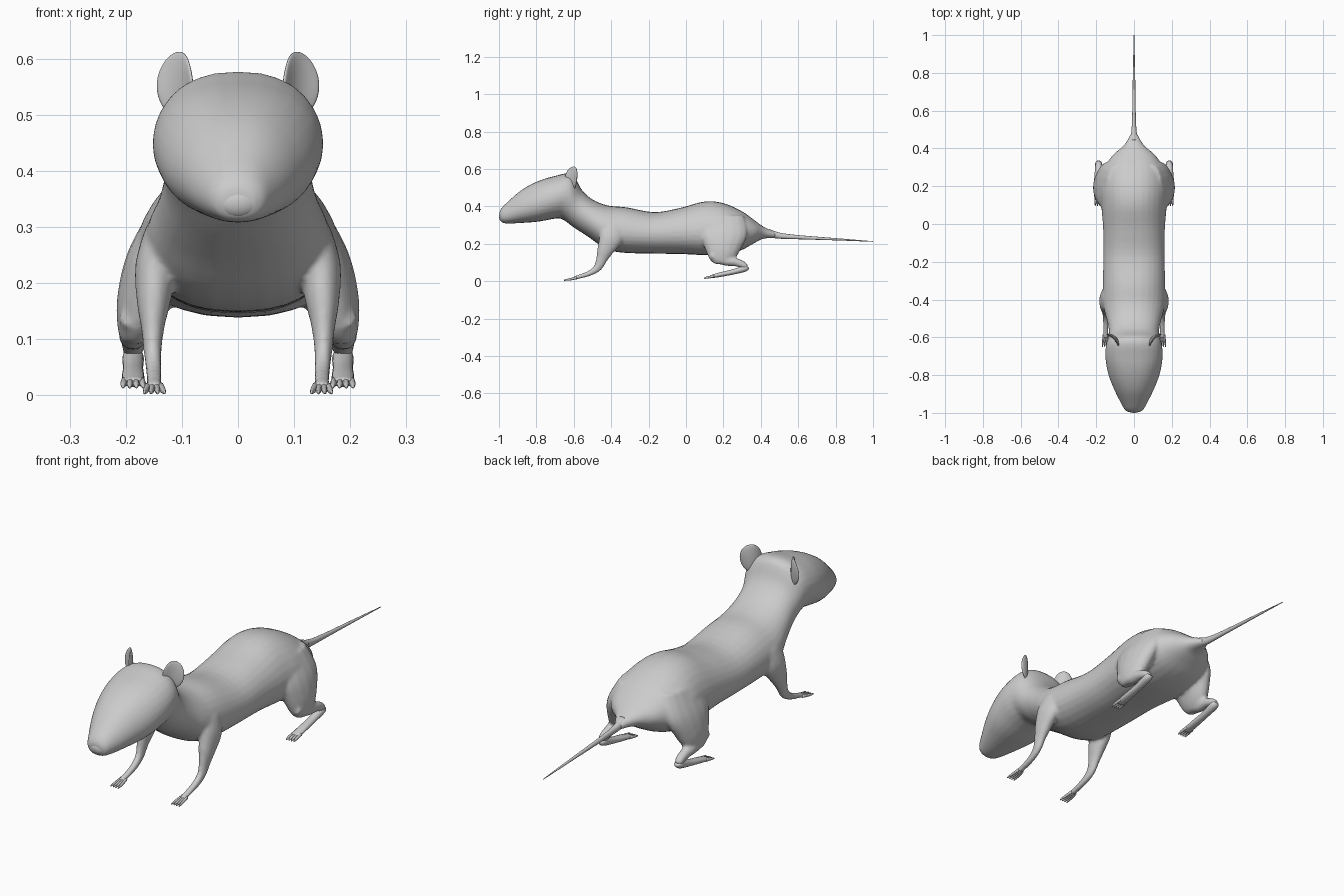
import bpy, bmesh
from math import sin, cos, pi, radians
from mathutils import Vector, Matrix

if "Cube" in bpy.data.objects:
    bpy.data.objects.remove(bpy.data.objects["Cube"])

N = 28


def spline(rows, steps):
    """Catmull-Rom interpolation through rows of numbers."""
    rows = [Vector(r) for r in rows]
    out = []
    for i in range(len(rows) - 1):
        a, b, c, d = rows[max(i - 1, 0)], rows[i], rows[i + 1], rows[min(i + 2, len(rows) - 1)]
        for k in range(steps):
            t = k / steps
            out.append(0.5 * (2 * b + (c - a) * t + (2 * a - 5 * b + 4 * c - d) * t * t
                              + (3 * b - a - 3 * c + d) * t ** 3))
    return out + [rows[-1]]


def loft(bm, rings):
    """Skin closed rings of points and cap both ends."""
    vs = [[bm.verts.new(p) for p in r] for r in rings]
    n = len(vs[0])
    faces = [bm.faces.new(vs[0]), bm.faces.new(vs[-1][::-1])]
    for a, b in zip(vs, vs[1:]):
        for i in range(n):
            j = (i + 1) % n
            faces.append(bm.faces.new((a[i], b[i], b[j], a[j])))
    bmesh.ops.recalc_face_normals(bm, faces=faces)


def tube(bm, path, side=1, steps=5, n=16):
    """Limb along rows of (x, y, z, radius in x, radius across)."""
    pts = spline(path, steps)
    rings = []
    for i, p in enumerate(pts):
        c = Vector(p[:3])
        t = Vector(pts[min(i + 1, len(pts) - 1)][:3]) - Vector(pts[max(i - 1, 0)][:3])
        up = Vector((0, -t.z, t.y)).normalized()
        ring = [c + Vector((p[3] * cos(2 * pi * k / n), 0, 0)) + up * p[4] * sin(2 * pi * k / n)
                for k in range(n)]
        rings.append([Vector((q.x * side, q.y, q.z)) for q in ring])
    loft(bm, rings)


def finish(name, bm, mirror=False):
    me = bpy.data.meshes.new(name)
    bm.to_mesh(me)
    bm.free()
    for p in me.polygons:
        p.use_smooth = True
    ob = bpy.data.objects.new(name, me)
    bpy.context.collection.objects.link(ob)
    if mirror:
        ob.modifiers.new("mirror", 'MIRROR')
    return ob


# Head and trunk: top y, top z, bottom y, bottom z, half width, taper to top
trunk = [
    (-.998, .368, -.996, .335, .028, 0), (-.985, .392, -.985, .313, .048, .05),
    (-.95, .427, -.95, .308, .068, .1), (-.88, .487, -.88, .311, .103, .1),
    (-.8, .531, -.79, .318, .136, .08), (-.71, .56, -.7, .334, .152, .02),
    (-.61, .574, -.66, .33, .147, 0), (-.56, .492, -.6, .287, .132, 0),
    (-.5, .437, -.52, .235, .143, .05), (-.42, .405, -.44, .18, .163, .1),
    (-.32, .395, -.35, .153, .165, .08), (-.17, .369, -.17, .147, .162, .05),
    (-.03, .392, -.03, .145, .163, .08), (.1, .426, .1, .139, .172, .15),
    (.2, .417, .2, .142, .18, .18), (.3, .373, .29, .163, .158, .1),
    (.37, .323, .36, .2, .112, 0), (.42, .288, .41, .226, .055, 0),
    (.48, .262, .48, .232, .016, 0)]
bm = bmesh.new()
rings = []
for yt, zt, yb, zb, w, k in spline(trunk, 4):
    top, bot = Vector((0, yt, zt)), Vector((0, yb, zb))
    mid, half = (top + bot) / 2, (top - bot) / 2
    ring = []
    for i in range(N):
        a = 2 * pi * i / N
        u, v = cos(a), sin(a)
        x = w * (abs(v) ** .85) * (1 if v > 0 else -1) * (1 - k * u)
        ring.append(mid + half * u + Vector((x, 0, 0)))
    rings.append(ring)
loft(bm, rings)

# Legs that flow into the trunk
foreleg = [(.115, -.385, .3, .05, .075), (.145, -.4, .235, .038, .065), (.15, -.43, .17, .031, .046),
           (.152, -.45, .12, .021, .031), (.152, -.47, .075, .016, .023),
           (.15, -.51, .045, .015, .016), (.149, -.56, .027, .015, .012), (.149, -.605, .015, .016, .009)]
thigh = [(.1, .2, .35, .045, .11), (.14, .2, .26, .055, .13), (.163, .195, .18, .052, .1),
         (.178, .19, .12, .037, .068), (.185, .19, .092, .02, .035)]
shin = [(.186, .13, .14, .025, .02), (.187, .2, .112, .026, .027),
        (.187, .27, .1, .023, .022), (.187, .31, .084, .02, .019), (.187, .322, .07, .016, .014)]
for s in (1, -1):
    for limb in (foreleg, thigh, shin):
        tube(bm, limb, s)
body = finish("body", bm)
m = body.modifiers.new("blend", 'REMESH')
m.mode, m.voxel_size, m.use_smooth_shade = 'VOXEL', .007, True
m = body.modifiers.new("soften", 'SMOOTH')
m.factor, m.iterations = .5, 7

# Hind feet with toes
bm = bmesh.new()
tube(bm, [(.187, .328, .078, .012, .01), (.187, .315, .068, .019, .017), (.187, .25, .049, .018, .014),
          (.187, .18, .034, .02, .012), (.187, .13, .023, .02, .008)])
for i in range(4):
    d = (i - 1.5) * .0105
    tube(bm, [(.187 + d, .15, .026, .006, .007), (.187 + d * 1.1, .115, .02, .0055, .006),
              (.187 + d * 1.15, .097, .015, .002, .003)], 1, 4, 8)
finish("hind_feet", bm, True)

# Front toes, splayed
bm = bmesh.new()
for i in range(4):
    d = (i - 1.5) * .009
    tube(bm, [(.149 + d * .8, -.585, .017, .006, .007), (.149 + d * 1.15, -.625, .009, .005, .006),
              (.149 + d * 1.35, -.652, .005, .002, .003)], 1, 4, 8)
finish("front_toes", bm, True)

# Cupped ears facing forward and outward
bm = bmesh.new()
bmesh.ops.create_uvsphere(bm, u_segments=24, v_segments=16, radius=1)
for v in bm.verts:
    x, y, z = v.co
    v.co = (x * .045, y * .009 - .016 * x * x + .006, z * .062)
bmesh.ops.transform(bm, verts=bm.verts, matrix=Matrix.Translation((.106, -.608, .551))
                    @ Matrix.Rotation(radians(45), 4, 'Z') @ Matrix.Rotation(radians(8), 4, 'Y'))
finish("ears", bm, True)

# Tail
bm = bmesh.new()
tube(bm, [(0, .44, .257, .022, .022), (0, .5, .243, .013, .016), (0, .6, .235, .009, .011),
          (0, .8, .224, .006, .006), (0, 1, .212, .0015, .0015)], 1, 5, 12)
finish("tail", bm)

# Nose pad
bm = bmesh.new()
bmesh.ops.create_uvsphere(bm, u_segments=20, v_segments=12, radius=1)
bmesh.ops.transform(bm, verts=bm.verts, matrix=Matrix.Translation((0, -.979, .344))
                    @ Matrix.Diagonal((.04, .021, .028, 1)))
finish("nose", bm)
